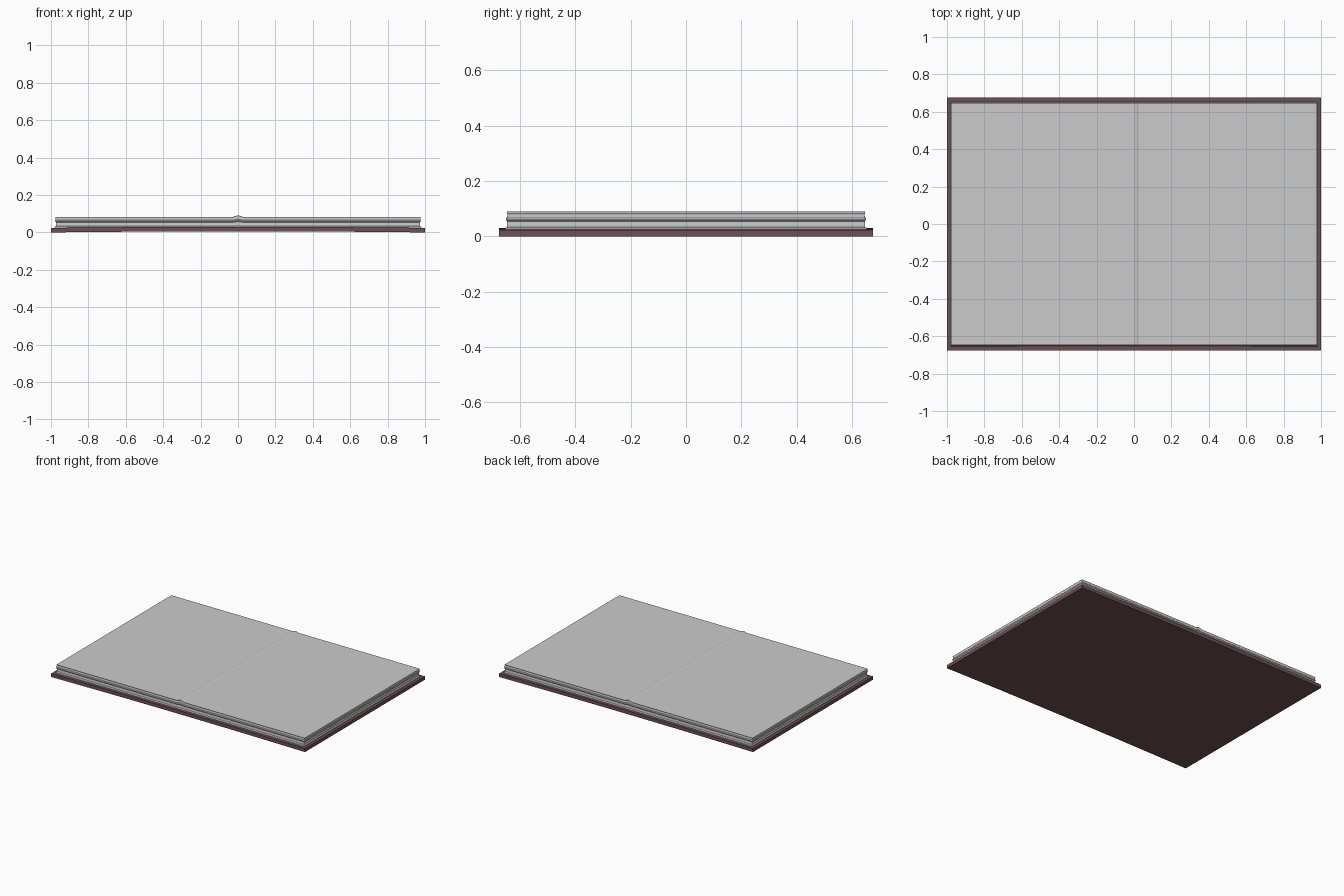
import bpy, bmesh, math

if "Cube" in bpy.data.objects:
    bpy.data.objects.remove(bpy.data.objects["Cube"])


def material(name, color):
    m = bpy.data.materials.new(name)
    m.diffuse_color = (*color, 1)
    m.use_nodes = True
    m.node_tree.nodes["Principled BSDF"].inputs["Base Color"].default_value = m.diffuse_color
    return m


def loft(name, xs, rings, lift, mat=None):
    """Stack rectangular rings (half width, half depth, z, lift factor) into a closed solid."""
    bm = bmesh.new()
    rows = []
    for hx, hy, z, k in rings:
        front = [bm.verts.new((x * hx, -hy, z + k * lift(x))) for x in xs]
        back = [bm.verts.new((x * hx, hy, z + k * lift(x))) for x in xs]
        rows.append((front, back))
    n = len(xs)
    for (f0, b0), (f1, b1) in zip(rows, rows[1:]):
        loop0, loop1 = f0 + b0[::-1], f1 + b1[::-1]
        for i in range(2 * n):
            j = (i + 1) % (2 * n)
            bm.faces.new((loop0[i], loop0[j], loop1[j], loop1[i]))
    for front, back in (rows[0], rows[-1]):
        for i in range(n - 1):
            bm.faces.new((front[i], front[i + 1], back[i + 1], back[i]))
    bmesh.ops.recalc_face_normals(bm, faces=bm.faces)
    me = bpy.data.meshes.new(name)
    bm.to_mesh(me)
    bm.free()
    ob = bpy.data.objects.new(name, me)
    bpy.context.collection.objects.link(ob)
    if mat:
        me.materials.append(mat)
    return ob


# Cover: a thin board, very slightly arched toward the spine
cover_xs = [-1, -0.85, -0.55, -0.4, -0.03, 0.03, 0.4, 0.55, 0.85, 1]
loft("cover", cover_xs,
     [(1, 0.675, 0, 1), (1, 0.675, 0.024, 1)],
     lambda x: 0.006 * (1 - abs(x) ** 2),
     material("cover_red", (0.16, 0.08, 0.085)))

# Open page blocks: stacked bundles with slightly hollow edges and a spine ridge
page_xs = [-1, -0.025, -0.016, 0, 0.016, 0.025, 1]


def ridge(x):
    return 0.008 * math.cos(x / 0.025 * math.pi / 2) if abs(x) < 0.025 else 0


bundles = {
    "lower_pages": [(0.980, 0.655, 0.022), (0.980, 0.653, 0.030), (0.974, 0.647, 0.035),
                    (0.974, 0.646, 0.054), (0.979, 0.650, 0.059), (0.979, 0.650, 0.062)],
    "upper_pages": [(0.979, 0.650, 0.062), (0.976, 0.646, 0.066), (0.976, 0.645, 0.079),
                    (0.978, 0.647, 0.083)],
}
for name, rings in bundles.items():
    loft(name, page_xs, [(hx, hy, z, max(0, (z - 0.03) / 0.053)) for hx, hy, z in rings], ridge)
